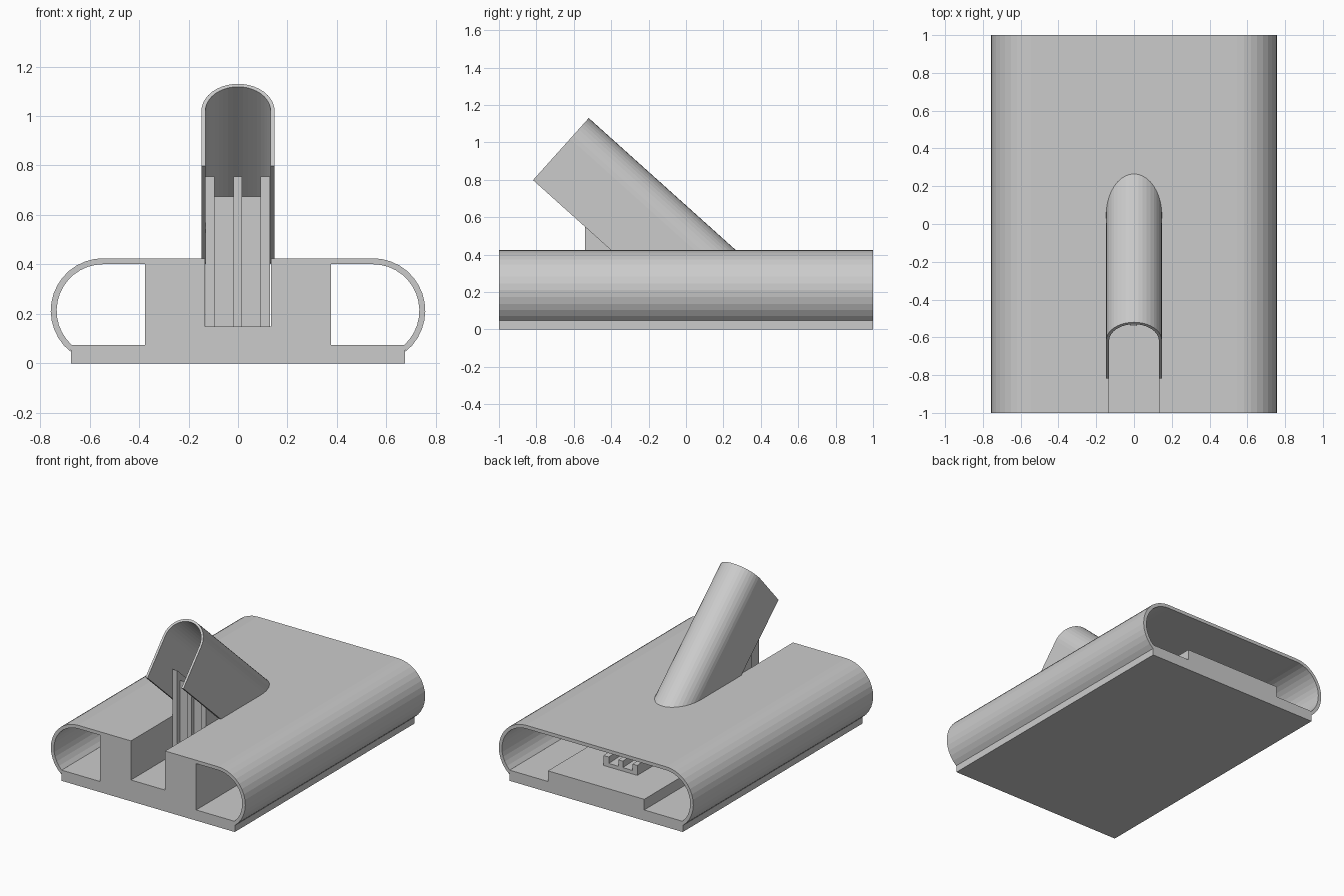
import bpy, bmesh, math
from mathutils import Vector

if "Cube" in bpy.data.objects:
    bpy.data.objects.remove(bpy.data.objects["Cube"])

grey = bpy.data.materials.new("light_grey")
grey.diffuse_color = (0.6, 0.6, 0.6, 1)
grey.use_nodes = True
grey.node_tree.nodes["Principled BSDF"].inputs["Base Color"].default_value = grey.diffuse_color


def prism(name, pts, vec, clip_z=None):
    """Extrude a closed 3D outline along vec; optionally remove all below clip_z."""
    bm = bmesh.new()
    face = bm.faces.new([bm.verts.new(p) for p in pts])
    ext = bmesh.ops.extrude_face_region(bm, geom=[face], use_keep_orig=True)
    moved = [g for g in ext["geom"] if isinstance(g, bmesh.types.BMVert)]
    bmesh.ops.translate(bm, verts=moved, vec=vec)
    if clip_z is not None:
        geom = bm.verts[:] + bm.edges[:] + bm.faces[:]
        bmesh.ops.bisect_plane(bm, geom=geom, plane_co=(0, 0, clip_z),
                               plane_no=(0, 0, 1), clear_inner=True)
    bmesh.ops.recalc_face_normals(bm, faces=bm.faces[:])
    me = bpy.data.meshes.new(name)
    bm.to_mesh(me)
    bm.free()
    me.materials.append(grey)
    ob = bpy.data.objects.new(name, me)
    bpy.context.collection.objects.link(ob)
    return ob


def along_y(name, xz, y0, y1):
    return prism(name, [(x, y0, z) for x, z in xz], (0, y1 - y0, 0))


def along_x(name, yz, x0, x1):
    return prism(name, [(x0, y, z) for y, z in yz], (x1 - x0, 0, 0))


def mirrored(half):
    return half + [(-x, z) for x, z in reversed(half)]


# base plate with raised centre platform
along_y("base", mirrored([(0.675, 0), (0.675, 0.075), (0.375, 0.075), (0.375, 0.15)]), -1, 1)


# rounded outer shell
def arc(r, a0, n=14):
    return [(0.545 + r * math.cos(a), 0.213 + r * math.sin(a))
            for a in (math.radians(a0 + (90 - a0) * i / n) for i in range(n + 1))]


outer = mirrored(arc(0.212, -51.5))
inner = mirrored(arc(0.188, -47.2))
shell = along_y("shell", outer + inner[::-1], -1, 1)

# blocks either side of the front slot
for side, name in ((1, "right_block"), (-1, "left_block")):
    along_y(name, [(side * x, z) for x, z in
                   ((0.133, 0.15), (0.375, 0.15), (0.375, 0.41), (0.133, 0.41))], -1, 0)

# sloping arched hood, open underneath
AXIS = Vector((0, 0.744, -0.668))
UP = Vector((0, 0.668, 0.744))
TOP = Vector((0, -0.52, 1.13))


def arch(r, depth, n=20):
    pts = [(r * math.cos(math.pi * i / n), -0.148 + r * math.sin(math.pi * i / n))
           for i in range(n + 1)]
    pts = [(r, -depth)] + pts + [(-r, -depth)]
    return [TOP + Vector((u, 0, 0)) + UP * v for u, v in pts]


prism("hood", arch(0.148, 0.446) + arch(0.132, 0.446)[::-1], AXIS * 1.5, clip_z=0.405)

# slot through the shell, below the hood
cutter = prism("slot_cutter", arch(0.133, 1.1), AXIS * 1.5)
cutter.hide_render = True
cutter.hide_viewport = True
cutter.display_type = 'WIRE'
mod = shell.modifiers.new("slot", 'BOOLEAN')
mod.operation = 'DIFFERENCE'
mod.solver = 'EXACT'
mod.object = cutter

# ribbed slide inside the hood
rib = [(-0.54, 0.15), (-0.54, 0.755), (-0.2, 0.45), (0, 0.33), (0.25, 0.25), (0.73, 0.22), (0.73, 0.15)]
web = [(-0.51, 0.15), (-0.51, 0.675), (-0.2, 0.37), (0, 0.26), (0.25, 0.19), (0.73, 0.175), (0.73, 0.15)]
for i, (x0, x1) in enumerate(((-0.132, -0.095), (-0.019, 0.016), (0.09, 0.13))):
    along_x(f"slide_rib_{i + 1}", rib, x0, x1)
along_x("slide_floor", web, -0.12, 0.12)
